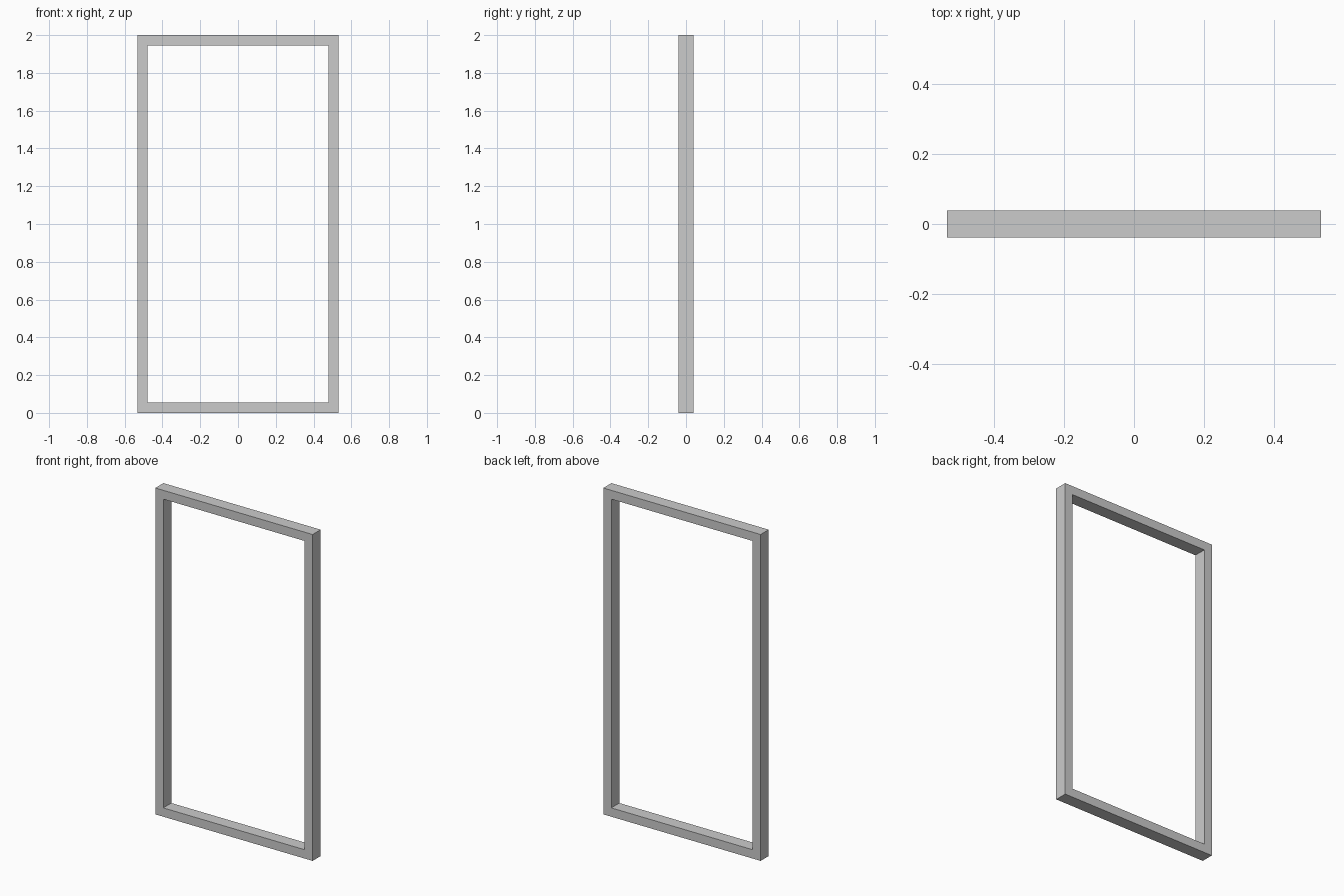
import bpy, bmesh

if "Cube" in bpy.data.objects:
    bpy.data.objects.remove(bpy.data.objects["Cube"])

W, H, D, T = 1.066, 2.0, 0.078, 0.054   # width, height, depth, bar thickness


def rect_loop(bm, inset, y):
    """Four corners of a rectangle inset from the outer outline."""
    x = W / 2 - inset
    return [bm.verts.new(p) for p in (
        (-x, y, inset), (x, y, inset), (x, y, H - inset), (-x, y, H - inset))]


# Rectangular frame: four closed loops bridged around the square section
bm = bmesh.new()
loops = [rect_loop(bm, i, y) for i, y in (
    (0, -D / 2), (T, -D / 2), (T, D / 2), (0, D / 2))]
for k in range(4):
    a, b = loops[k], loops[(k + 1) % 4]
    for i in range(4):
        j = (i + 1) % 4
        bm.faces.new((a[i], a[j], b[j], b[i]))
bmesh.ops.recalc_face_normals(bm, faces=bm.faces)

mesh = bpy.data.meshes.new("door_frame")
bm.to_mesh(mesh)
bm.free()
frame = bpy.data.objects.new("door_frame", mesh)
bpy.context.collection.objects.link(frame)
